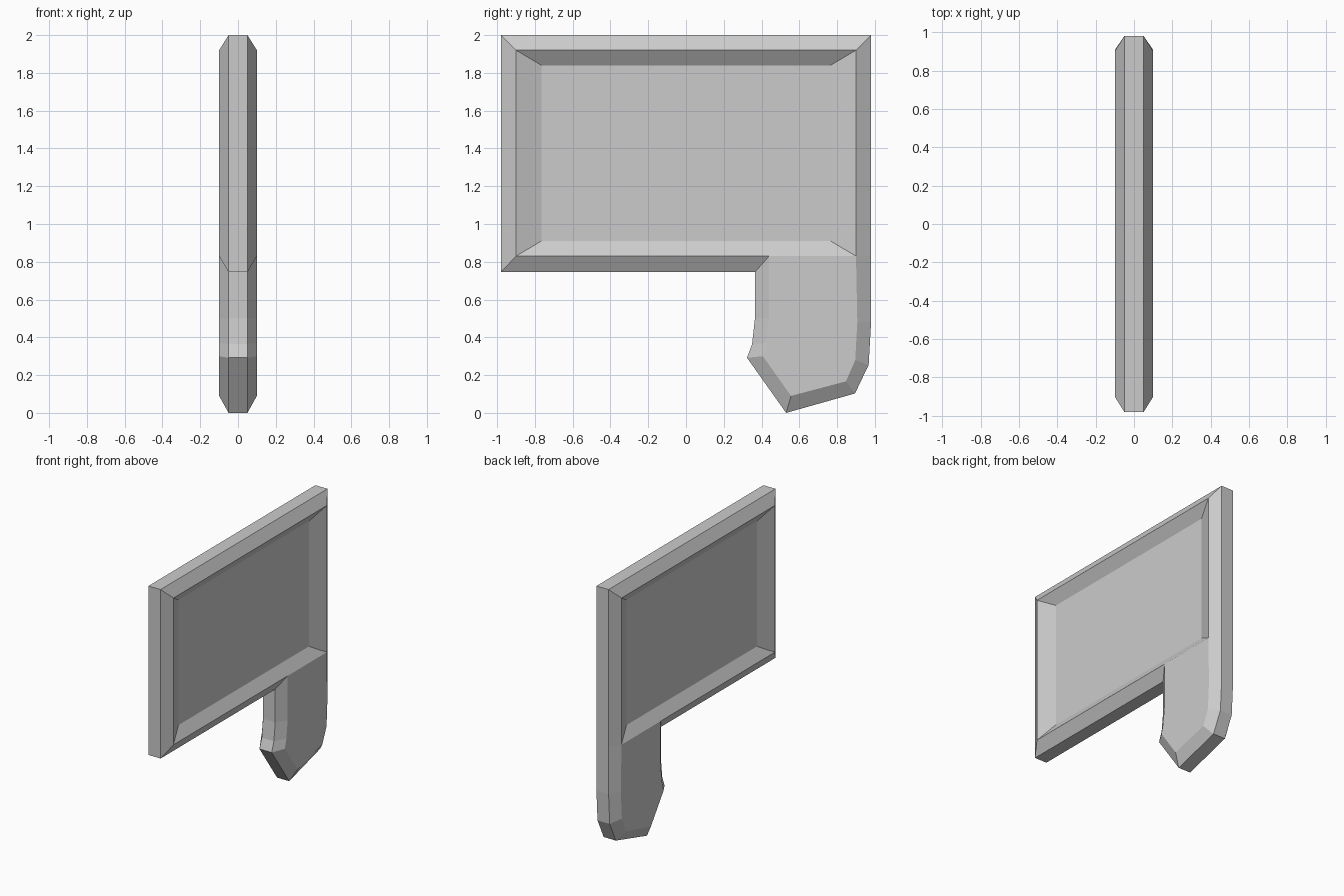
import bpy, bmesh

if "Cube" in bpy.data.objects:
    bpy.data.objects.remove(bpy.data.objects["Cube"])

# Paired (outer edge, bevelled face edge) outline points in the y-z plane
outline = [
    ((-0.98, 2.00), (-0.90, 1.92)),
    ((-0.98, 0.745), (-0.90, 0.83)),
    ((0.365, 0.745), (0.44, 0.83)),
    ((0.365, 0.50), (0.44, 0.50)),
    ((0.35, 0.365), (0.425, 0.37)),
    ((0.323, 0.292), (0.407, 0.30)),
    ((0.53, 0.00), (0.556, 0.09)),
    ((0.895, 0.103), (0.847, 0.167)),
    ((0.967, 0.254), (0.896, 0.28)),
    ((0.98, 0.48), (0.907, 0.48)),
    ((0.98, 0.83), (0.90, 0.83)),
    ((0.98, 2.00), (0.90, 1.92)),
]
# Recessed floor corners, same winding as the outline
floor = [(-0.765, 1.84), (-0.765, 0.91), (0.765, 0.91), (0.765, 1.84)]
EDGE_X, FACE_X, FLOOR_X = 0.05, 0.10, 0.046

bm = bmesh.new()
n = len(outline)


def ring(points, x):
    return [bm.verts.new((x, y, z)) for y, z in points]


def build_side(s):
    outer = ring([p[0] for p in outline], s * EDGE_X)
    face = ring([p[1] for p in outline], s * FACE_X)
    sunk = ring(floor, s * FLOOR_X)
    # bevelled border
    for i in range(n):
        j = (i + 1) % n
        bm.faces.new((outer[i], outer[j], face[j], face[i]))
    # flat face of the lower tab
    bm.faces.new(face[2:11])
    # sloped walls and floor of the recess
    bm.faces.new((face[0], face[1], sunk[1], sunk[0]))
    bm.faces.new((face[1], face[2], face[10], sunk[2], sunk[1]))
    bm.faces.new((face[10], face[11], sunk[3], sunk[2]))
    bm.faces.new((face[11], face[0], sunk[0], sunk[3]))
    bm.faces.new(sunk)
    return outer


right, left = build_side(1), build_side(-1)

# Outer rim joining both sides
for i in range(n):
    j = (i + 1) % n
    bm.faces.new((right[i], right[j], left[j], left[i]))

bmesh.ops.recalc_face_normals(bm, faces=bm.faces)
mesh = bpy.data.meshes.new("recessed_panel_with_tab")
bm.to_mesh(mesh)
bm.free()
panel = bpy.data.objects.new("recessed_panel_with_tab", mesh)
bpy.context.collection.objects.link(panel)
